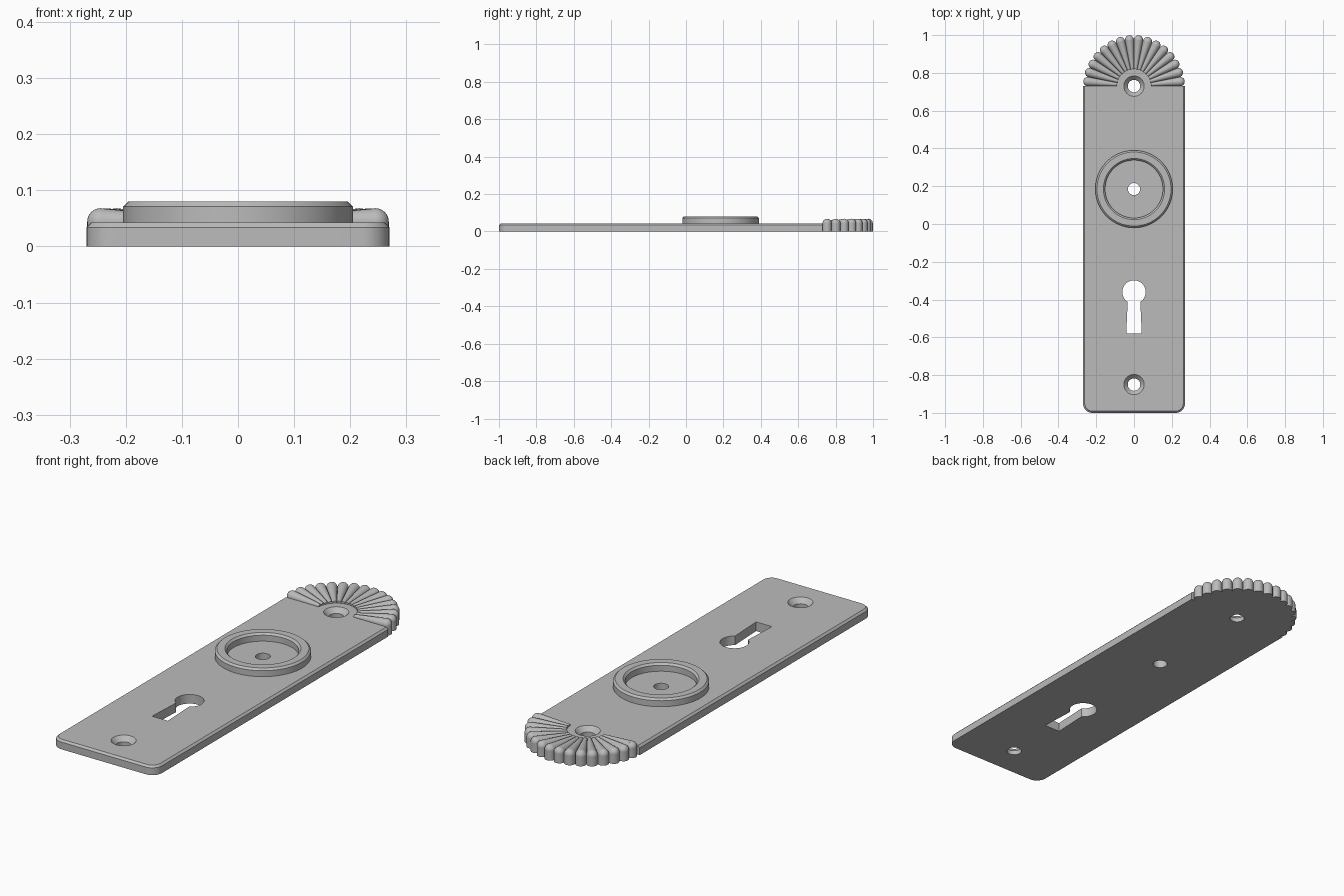
import bpy, bmesh
from math import sin, cos, pi
from mathutils import Matrix, Vector

cube = bpy.data.objects.get("Cube")
if cube:
    bpy.data.objects.remove(cube)

HALF, TOP, FAN_Y = 0.27, 0.043, 0.73
RIBS = 16
STEP = pi / RIBS
TIP_R = HALF / (1 + 1 / sin(STEP / 2))      # neighbouring rib tips touch
TIP_DIST = HALF - TIP_R
HUB_R = 0.09

metal = bpy.data.materials.new("grey metal")
metal.use_nodes = True
grey = (0.5, 0.5, 0.5, 1)
metal.diffuse_color = grey
metal.node_tree.nodes["Principled BSDF"].inputs["Base Color"].default_value = grey


def make(name, bm):
    bmesh.ops.recalc_face_normals(bm, faces=bm.faces)
    mesh = bpy.data.meshes.new(name)
    bm.to_mesh(mesh)
    bm.free()
    mesh.materials.append(metal)
    obj = bpy.data.objects.new(name, mesh)
    bpy.context.collection.objects.link(obj)
    return obj


def activate(obj):
    bpy.ops.object.select_all(action='DESELECT')
    obj.select_set(True)
    bpy.context.view_layer.objects.active = obj


def arc(cx, cy, r, start, end, n):
    return [(cx + r * cos(start + (end - start) * i / n),
             cy + r * sin(start + (end - start) * i / n)) for i in range(n + 1)]


def prism(outline, z0, z1):
    bm = bmesh.new()
    face = bm.faces.new([bm.verts.new((x, y, z0)) for x, y in outline])
    ext = bmesh.ops.extrude_face_region(bm, geom=[face])["geom"]
    bmesh.ops.translate(bm, vec=(0, 0, z1 - z0),
                        verts=[v for v in ext if isinstance(v, bmesh.types.BMVert)])
    return bm


def lathe(profile, y, closed, n=64):
    bm = bmesh.new()
    rings = [[bm.verts.new((r * cos(2 * pi * i / n), y + r * sin(2 * pi * i / n), z))
              for i in range(n)] for r, z in profile]
    pairs = list(zip(rings, rings[1:]))
    if closed:
        pairs.append((rings[-1], rings[0]))
    else:
        bm.faces.new(rings[0])
        bm.faces.new(rings[-1])
    for a, b in pairs:
        for i in range(n):
            j = (i + 1) % n
            bm.faces.new((a[i], a[j], b[j], b[i]))
    return bm


# Plate: rounded lower corners, half-disc upper end, chamfered top rim
corner = 0.05
outline = (arc(-HALF + corner, -1 + corner, corner, pi, 1.5 * pi, 8)
           + arc(HALF - corner, -1 + corner, corner, 1.5 * pi, 2 * pi, 8)
           + [(HALF, FAN_Y)]
           + arc(0, FAN_Y, TIP_DIST, 0, pi, 48)
           + [(-HALF, FAN_Y)])
bm = prism(outline, 0, TOP)
rim = [e for e in bm.edges
       if all(v.co.z > TOP / 2 and v.co.y < FAN_Y + 0.001 for v in e.verts)
       and max(abs(v.co.x) for v in e.verts) - min(abs(v.co.x) for v in e.verts) < corner
       and not all(abs(v.co.y - FAN_Y) < 0.001 for v in e.verts)]
rim += [e for e in bm.edges if all(v.co.y < -0.999 and v.co.z > TOP / 2 for v in e.verts)]
bmesh.ops.bevel(bm, geom=list(set(rim)), offset=0.009, segments=1, affect='EDGES')
plate = make("plate", bm)


# Holes: two countersunk screw holes, spindle hole, keyhole
def screw_hole(y):
    return lathe([(0.033, -0.05), (0.033, 0.021), (0.054, TOP), (0.054, 0.1)], y, False, 40)


keyhole = arc(0, -0.36, 0.062, -0.57, pi + 0.57, 40)
keyhole = arc(0, -0.36, 0.062, -1.0, pi + 1.0, 40) + [(-0.041, -0.58), (0.041, -0.58)]
cutters = [make("screw_cutter", screw_hole(FAN_Y)),
           make("screw_cutter", screw_hole(-0.85)),
           make("spindle_cutter", lathe([(0.032, -0.05), (0.032, 0.1)], 0.185, False, 40)),
           make("keyhole_cutter", prism(keyhole, -0.05, 0.1))]
activate(plate)
for cutter in cutters:
    cutter.hide_render = True
    mod = plate.modifiers.new("hole", 'BOOLEAN')
    mod.operation = 'DIFFERENCE'
    mod.solver = 'EXACT'
    mod.object = cutter
    bpy.ops.object.modifier_apply(modifier=mod.name)
    bpy.data.objects.remove(cutter)

# Raised collar around the spindle hole
collar = make("collar", lathe([(0.205, TOP - 0.01), (0.205, 0.071), (0.196, 0.08),
                               (0.162, 0.08), (0.153, 0.071), (0.153, TOP - 0.01)],
                              0.185, True, 80))

# Fan: tapered ribs with domed tips that run down to the base
bm = bmesh.new()
inner_r = TIP_R * HUB_R / TIP_DIST
for k in range(RIBS):
    angle = STEP * (k + 0.5)
    out = Vector((cos(angle), sin(angle), 0))
    base = Vector((0, FAN_Y, 0))
    turn = Matrix.Rotation(angle, 4, 'Z')
    tip = base + out * TIP_DIST
    lift = Vector((0, 0, TOP + 0.001))
    bmesh.ops.create_cone(
        bm, cap_ends=True, segments=24, radius1=inner_r, radius2=TIP_R,
        depth=TIP_DIST - HUB_R,
        matrix=Matrix.Translation(base + out * (TIP_DIST + HUB_R) / 2 + lift)
        @ turn @ Matrix.Rotation(pi / 2, 4, 'Y'))
    bmesh.ops.create_uvsphere(bm, u_segments=24, v_segments=16, radius=TIP_R,
                              matrix=Matrix.Translation(tip + lift) @ turn)
    bmesh.ops.create_cone(bm, cap_ends=True, segments=24, radius1=TIP_R, radius2=TIP_R,
                          depth=lift.z, matrix=Matrix.Translation(tip + lift / 2) @ turn)
fan = make("fan_ribs", bm)

for obj in (plate, collar, fan):
    activate(obj)
    bpy.ops.object.shade_smooth_by_angle()
